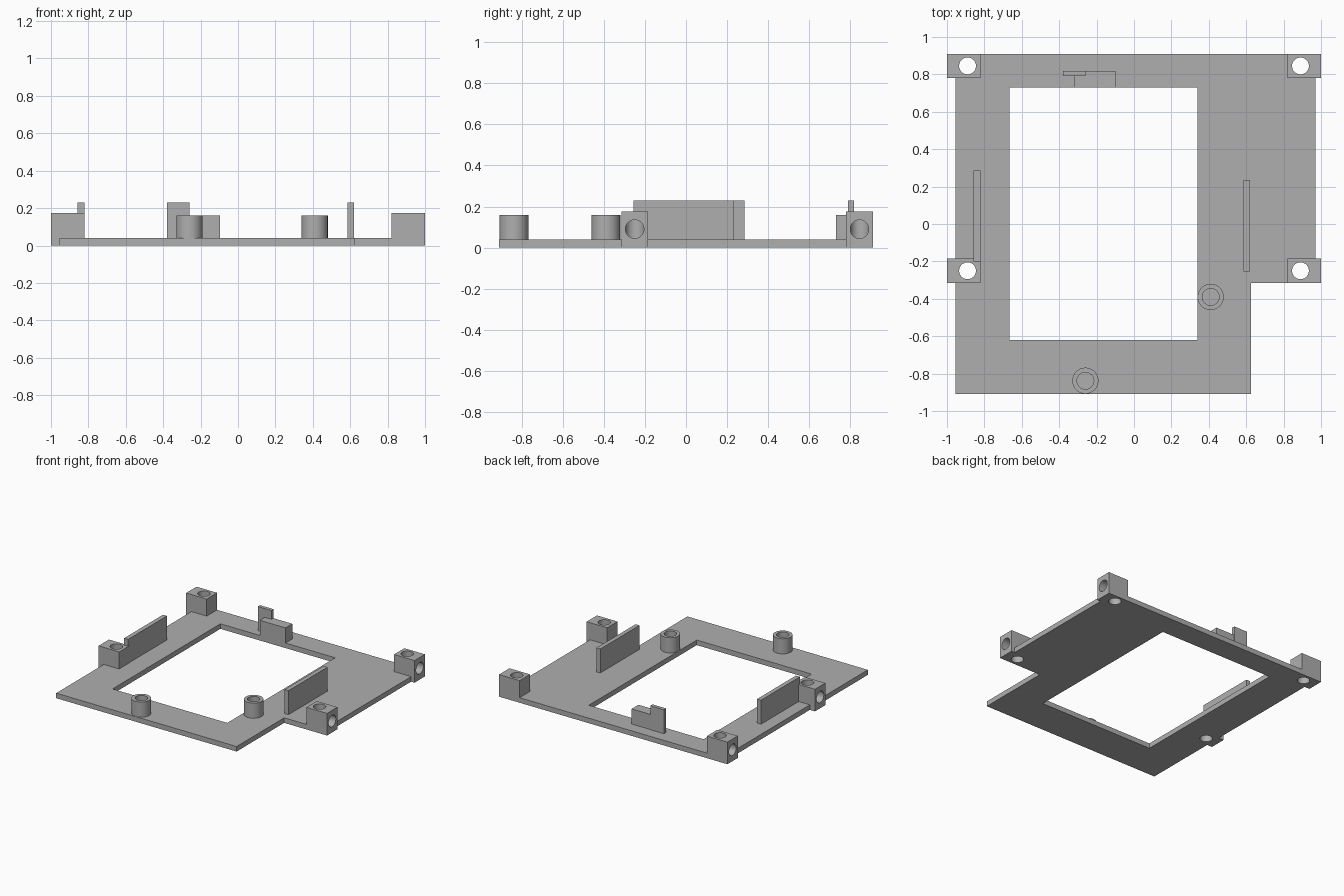
import bpy, bmesh
from math import pi
from mathutils import Matrix, Vector

if "Cube" in bpy.data.objects:
    bpy.data.objects.remove(bpy.data.objects["Cube"], do_unlink=True)

GREY = 0.43
mat = bpy.data.materials.new("plain_grey")
mat.use_nodes = True
mat.diffuse_color = (GREY, GREY, GREY, 1)
mat.node_tree.nodes["Principled BSDF"].inputs["Base Color"].default_value = (GREY, GREY, GREY, 1)

T = 0.04        # plate thickness
HOLE = 0.045    # screw hole radius


def finish(name, bm):
    bmesh.ops.recalc_face_normals(bm, faces=bm.faces)
    mesh = bpy.data.meshes.new(name)
    bm.to_mesh(mesh)
    bm.free()
    mesh.materials.append(mat)
    obj = bpy.data.objects.new(name, mesh)
    bpy.context.collection.objects.link(obj)
    return obj


def box(name, x, y, z):
    bm = bmesh.new()
    bmesh.ops.create_cube(bm, size=1)
    for v in bm.verts:
        v.co = Vector([(a + b) / 2 + c * (b - a) for c, (a, b) in zip(v.co, (x, y, z))])
    return finish(name, bm)


def cylinder(name, centre, radius, depth, sideways=False):
    bm = bmesh.new()
    turn = Matrix.Rotation(pi / 2, 4, 'Y') if sideways else Matrix()
    bmesh.ops.create_cone(bm, cap_ends=True, segments=48, radius1=radius, radius2=radius,
                          depth=depth, matrix=Matrix.Translation(centre) @ turn)
    return finish(name, bm)


def cut(obj, cutter):
    cutter.hide_render = True
    mod = obj.modifiers.new("cut", 'BOOLEAN')
    mod.operation = 'DIFFERENCE'
    mod.solver = 'EXACT'
    mod.object = cutter
    bpy.context.view_layer.objects.active = obj
    bpy.ops.object.modifier_apply(modifier=mod.name)
    bpy.data.objects.remove(cutter, do_unlink=True)


def smooth(obj):
    bpy.ops.object.select_all(action='DESELECT')
    obj.select_set(True)
    bpy.context.view_layer.objects.active = obj
    bpy.ops.object.shade_smooth_by_angle(angle=0.6)


# Base plate with a stepped outline and a rectangular window
bm = bmesh.new()
outline = [(-0.955, -0.91), (0.625, -0.91), (0.625, -0.315), (0.97, -0.315), (0.97, 0.91), (-0.955, 0.91)]
face = bm.faces.new([bm.verts.new((x, y, 0)) for x, y in outline])
side = bmesh.ops.extrude_face_region(bm, geom=[face])["geom"]
bmesh.ops.translate(bm, vec=(0, 0, T), verts=[v for v in side if isinstance(v, bmesh.types.BMVert)])
plate = finish("base_plate", bm)
cut(plate, box("window_cutter", (-0.665, 0.34), (-0.62, 0.73), (-0.1, 0.1)))

# Corner mounting blocks, each with a vertical hole and a blind hole from outside
for row, y0, y1 in (("front", -0.315, -0.185), ("back", 0.78, 0.91)):
    yc = (y0 + y1) / 2
    for label, s in (("left", 1), ("right", -1)):
        block = box(f"{row}_{label}_mount", sorted((s * 0.82, s)), (y0, y1), (0, 0.175))
        cut(block, cylinder("bolt_cutter", (s * 0.89, yc, 0.1), HOLE, 0.5))
        cut(plate, cylinder("bolt_cutter", (s * 0.89, yc, 0.1), HOLE, 0.5))
        cut(block, cylinder("side_cutter", (s * 0.99, yc, 0.09), HOLE, 0.2, True))
        smooth(block)
smooth(plate)

# Hollow round posts
for name, x, y in (("front_post", -0.26, -0.838), ("side_post", 0.41, -0.39)):
    post = cylinder(name, (x, y, 0.08), 0.07, 0.16)
    cut(post, cylinder("bore_cutter", (x, y, T + 0.1), HOLE, 0.2))
    smooth(post)

# Upright locating walls on both sides
box("right_wall", (-0.857, -0.822), (-0.2, 0.285), (0.02, 0.23))
box("left_wall", (0.586, 0.62), (-0.255, 0.235), (0.02, 0.23))

# Back stop: a low block with a taller tab
box("back_stop", (-0.32, -0.095), (0.73, 0.815), (0.02, 0.16))
box("back_tab", (-0.38, -0.26), (0.79, 0.818), (0.02, 0.23))
